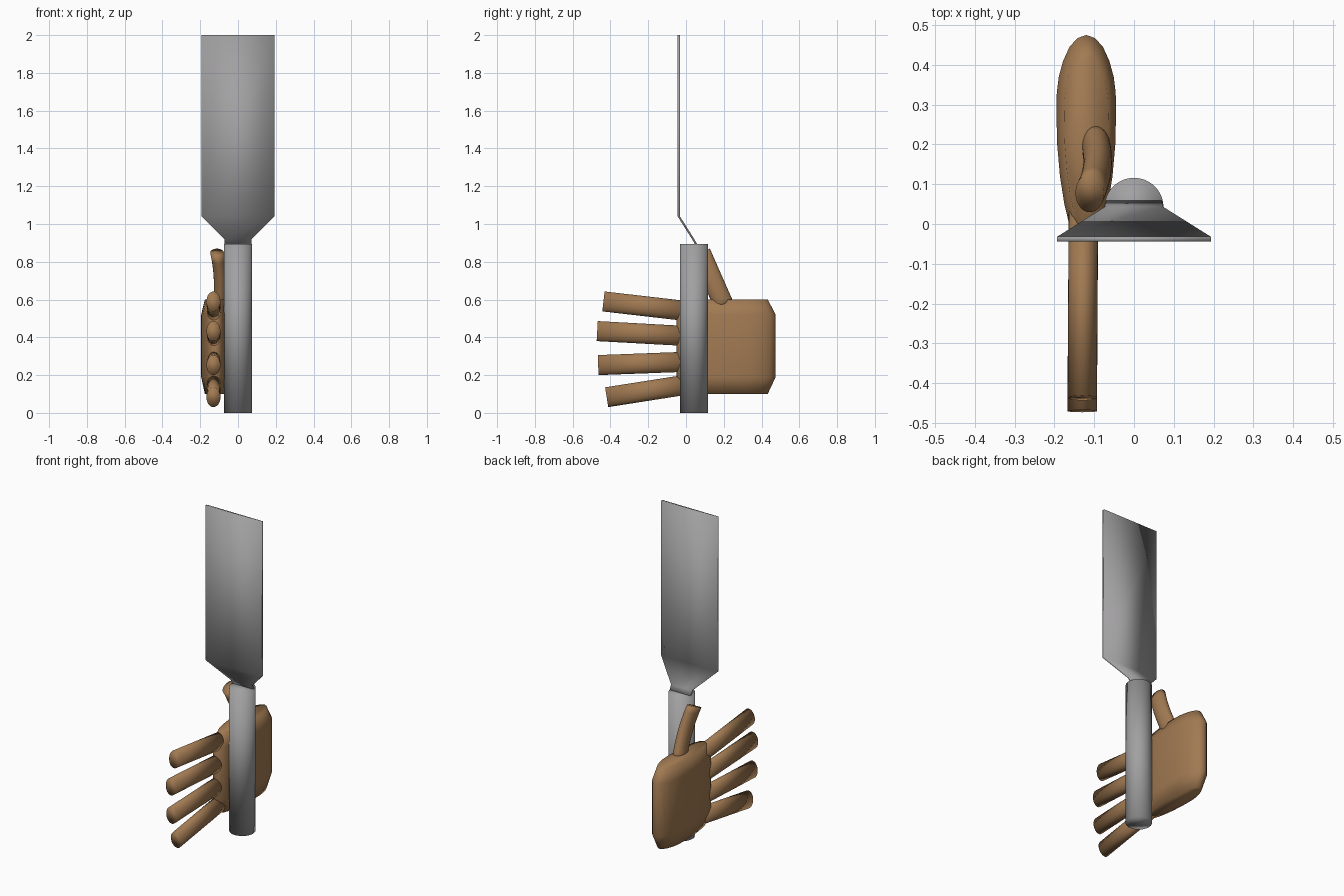
import bpy, bmesh, math
from mathutils import Vector

if "Cube" in bpy.data.objects:
    bpy.data.objects.remove(bpy.data.objects["Cube"])


def material(name, rgb):
    m = bpy.data.materials.new(name)
    m.diffuse_color = (*rgb, 1)
    m.use_nodes = True
    m.node_tree.nodes["Principled BSDF"].inputs["Base Color"].default_value = m.diffuse_color
    return m


STEEL = material("grey steel", (0.36, 0.353, 0.36))
SKIN = material("brown skin", (0.36, 0.195, 0.085))


def loft(name, rings, mat):
    """Skin a stack of equal-sized rings and cap both ends."""
    bm = bmesh.new()
    rows = [[bm.verts.new(p) for p in ring] for ring in rings]
    n = len(rows[0])
    for a, b in zip(rows, rows[1:]):
        for i in range(n):
            j = (i + 1) % n
            bm.faces.new((a[i], a[j], b[j], b[i]))
    bm.faces.new(rows[0])
    bm.faces.new(rows[-1])
    bmesh.ops.recalc_face_normals(bm, faces=bm.faces)
    for f in bm.faces:
        f.smooth = True
    me = bpy.data.meshes.new(name)
    bm.to_mesh(me)
    bm.free()
    me.materials.append(mat)
    ob = bpy.data.objects.new(name, me)
    bpy.context.collection.objects.link(ob)
    return ob


def tube(name, path, rx, rp, mat, n=32):
    """Oval tube with flat ends; its path bends mainly in the yz plane."""
    pts = [Vector(p) for p in path]
    rings = []
    for i, c in enumerate(pts):
        d = pts[min(i + 1, len(pts) - 1)] - pts[max(i - 1, 0)]
        d.x = 0
        d.normalize()
        side, up = Vector((1, 0, 0)), Vector((0, -d.z, d.y))
        angles = [math.tau * k / n for k in range(n)]
        rings.append([c + side * rx * math.cos(a) + up * rp * math.sin(a) for a in angles])
    return loft(name, rings, mat)


# Handle
tube("handle", [(0, 0.042, 0), (0, 0.042, 0.893)], 0.074, 0.074, STEEL, 48)

# Blade with its cranked, narrowing neck: (z, half width, y)
sections = [(0.885, 0.07, 0.058), (0.92, 0.072, 0.038), (1.04, 0.193, -0.038), (2.0, 0.193, -0.038)]
t = 0.006
loft("blade", [[(-w, y - t, z), (w, y - t, z), (w, y + t, z), (-w, y + t, z)]
               for z, w, y in sections], STEEL)

# Palm: egg-shaped outline with a chamfered top and bottom
half = [(0.0, 0.475), (0.022, 0.467), (0.042, 0.445), (0.058, 0.41), (0.069, 0.37),
        (0.074, 0.33), (0.075, 0.28), (0.073, 0.20), (0.066, 0.12), (0.055, 0.05),
        (0.043, 0.0), (0.027, -0.036), (0.0, -0.05)]
outline = half + [(-x, y) for x, y in half[-2:0:-1]]
levels = [(0.10, 0.74, 0.84), (0.19, 1, 1), (0.52, 1, 1), (0.60, 0.74, 0.84)]
loft("palm", [[(-0.12 + x * sx, 0.21 + (y - 0.21) * sy, z) for x, y in outline]
              for z, sx, sy in levels], SKIN)

# Four spread fingers: tip (y, z) and root z
fingers = [(-0.437, 0.59, 0.535), (-0.470, 0.433, 0.405), (-0.465, 0.253, 0.272), (-0.42, 0.083, 0.155)]
for i, (y, z, root) in enumerate(fingers):
    tube(f"finger_{i + 1}", [(-0.127, 0.04, root), (-0.13, y, z)], 0.037, 0.053, SKIN)

# Thumb with a slight sideways curve
thumb = []
for k in range(9):
    s = k / 8
    x = -0.098 - 0.013 * s + 0.05 * s * (1 - s)
    thumb.append((x, 0.205 - 0.127 * s, 0.56 + 0.288 * s))
tube("thumb", thumb, 0.036, 0.053, SKIN)
